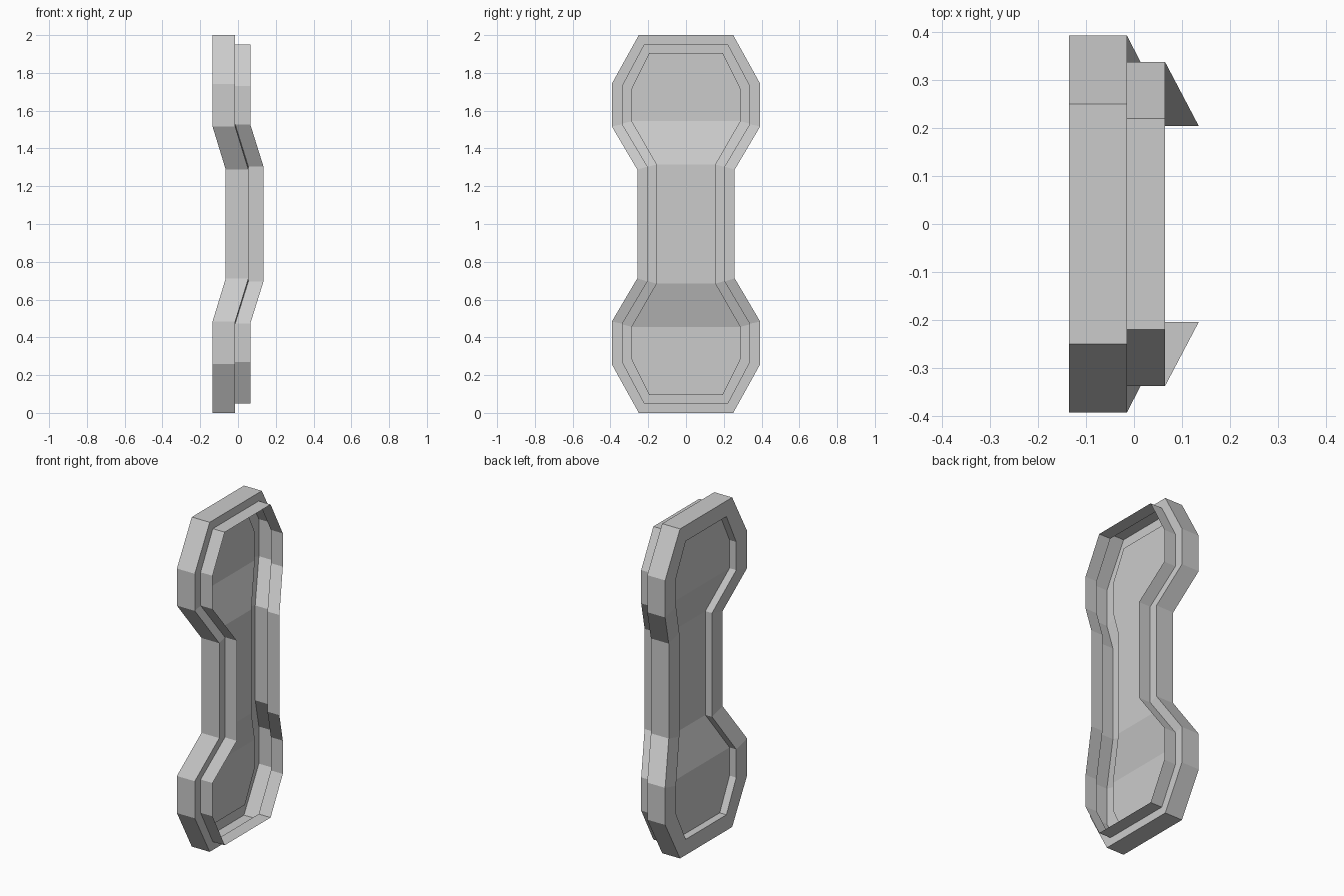
import bpy, bmesh

if "Cube" in bpy.data.objects:
    bpy.data.objects.remove(bpy.data.objects["Cube"])

# Quarter outlines (half width y, height above the middle), top to waist
OUTER = [(.25, 1.0), (.393, .742), (.393, .517), (.258, .288)]
MIDDLE = [(.22, .95), (.337, .73), (.337, .528), (.204, .304)]
INNER = [(.195, .905), (.289, .715), (.289, .544), (.157, .315)]
WAIST_SHIFT = 0.07  # the waist is bent forward along x


def ring(bm, quarter, x):
    """Closed dumbbell loop: down the +y side, back up the -y side."""
    rows = [(y, z, x + (WAIST_SHIFT if i == 3 else 0))
            for i, (y, z) in enumerate(quarter)]
    rows += [(y, -z, px) for y, z, px in reversed(rows)]
    loop = rows + [(-y, z, px) for y, z, px in reversed(rows)]
    return [bm.verts.new((px, y, z + 1)) for y, z, px in loop]


bm = bmesh.new()

# Recess floor, back rim, outer wall, front step, front wall (open front)
loops = [ring(bm, q, x) for q, x in (
    (INNER, -.09), (INNER, -.135), (OUTER, -.135),
    (OUTER, -.015), (MIDDLE, -.015), (MIDDLE, .065))]
for a, b in zip(loops, loops[1:]):
    n = len(a)
    for i in range(n):
        j = (i + 1) % n
        bm.faces.new((a[i], a[j], b[j], b[i]))

# Floor panel in strips so it follows the bends
floor = loops[0]
for i in range(7):
    bm.faces.new((floor[i], floor[i + 1], floor[14 - i], floor[15 - i]))

bmesh.ops.recalc_face_normals(bm, faces=bm.faces)
mesh = bpy.data.meshes.new("stepped_frame_shell")
bm.to_mesh(mesh)
bm.free()
bpy.context.collection.objects.link(
    bpy.data.objects.new("stepped_frame_shell", mesh))
